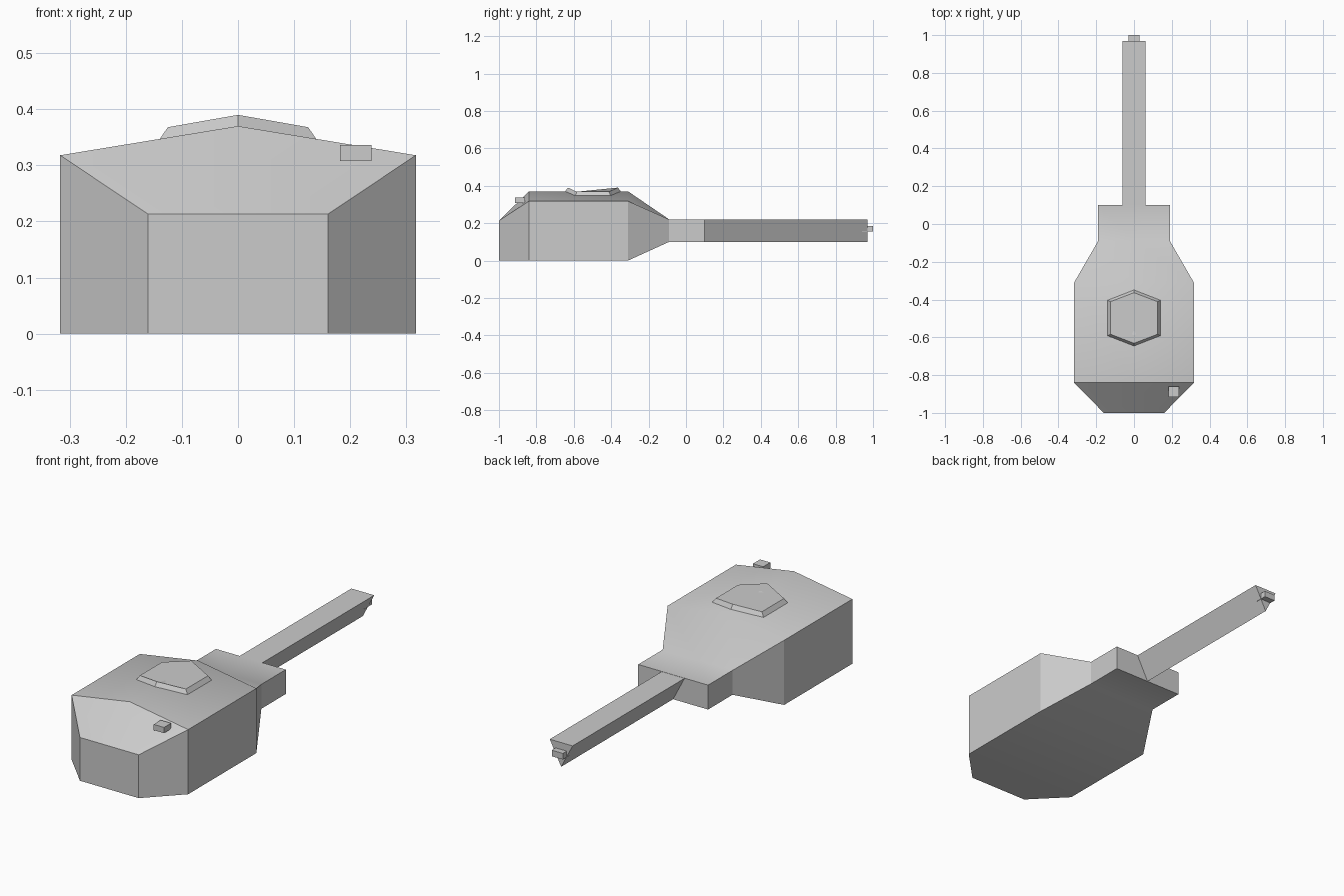
import bpy, bmesh
from mathutils import Matrix, Vector

cube = bpy.data.objects.get("Cube")
if cube:
    bpy.data.objects.remove(cube, do_unlink=True)

GREY = (0.6, 0.6, 0.6, 1)
grey = bpy.data.materials.new("plain grey")
grey.use_nodes = True
grey.diffuse_color = GREY
bsdf = grey.node_tree.nodes["Principled BSDF"]
bsdf.inputs["Base Color"].default_value = GREY
bsdf.inputs["Roughness"].default_value = 0.8


def finish(name, bm, soft=None):
    """Turn a bmesh into an object; soft(edge) picks the edges shaded smooth."""
    bmesh.ops.recalc_face_normals(bm, faces=bm.faces)
    if soft:
        for f in bm.faces:
            f.smooth = True
        for e in bm.edges:
            e.smooth = soft(e)
    mesh = bpy.data.meshes.new(name)
    bm.to_mesh(mesh)
    bm.free()
    mesh.materials.append(grey)
    obj = bpy.data.objects.new(name, mesh)
    bpy.context.collection.objects.link(obj)
    return obj


def loft(rings):
    """Skin equal-length rings of points and cap both ends."""
    bm = bmesh.new()
    loops = [[bm.verts.new(p) for p in ring] for ring in rings]
    n = len(loops[0])
    for a, b in zip(loops, loops[1:]):
        for i in range(n):
            j = (i + 1) % n
            bm.faces.new((a[i], a[j], b[j], b[i]))
    bm.faces.new(loops[0])
    bm.faces.new(loops[-1])
    return bm


def box(name, low, high):
    low, high = Vector(low), Vector(high)
    bm = bmesh.new()
    bmesh.ops.create_cube(bm, size=1, matrix=Matrix.Translation((low + high) / 2)
                          @ Matrix.Diagonal((*(high - low), 1)))
    return finish(name, bm)


# Turret shell with its gun mantlet: y, half width, floor, eave, ridge
REAR = -0.84
stations = [
    (-1.0, 0.16, 0, 0.213, 0.213),
    (REAR, 0.317, 0, 0.318, 0.37),
    (-0.31, 0.317, 0, 0.318, 0.37),
    (-0.09, 0.19, 0.1, 0.22, 0.22),
    (0.1, 0.19, 0.1, 0.22, 0.22),
]
rings = [[(w, y, lo), (w, y, eave), (0, y, ridge), (-w, y, eave), (-w, y, lo)]
         for y, w, lo, eave, ridge in stations]


def soft_shell(e):
    """Roof and floor blend, apart from the hard break above the sloped plate."""
    a, b = (f.normal.z for f in e.link_faces)
    at_break = all(abs(v.co.y - REAR) < 0.001 for v in e.verts)
    return a * b > 0.3 and not at_break


finish("turret_shell", loft(rings), soft_shell)

# Three-sided barrel, flat side up
finish("gun_barrel", loft([[(-0.062, y, 0.219), (0.062, y, 0.219), (0, y, 0.1)]
                           for y in (0.08, 0.97)]))
box("muzzle_block", (-0.03, 0.94, 0.155), (0.03, 1.0, 0.185))


# Six-sided hatch that follows the ridged roof
def hexagon(w, tip, side, ridge, eave):
    cy = -0.4975
    return [(0, cy - tip, ridge), (w, cy - side, eave), (w, cy + side, eave),
            (0, cy + tip, ridge), (-w, cy + side, eave), (-w, cy - side, eave)]


hatch = loft([hexagon(0.143, 0.152, 0.096, 0.365, 0.342),
              hexagon(0.125, 0.134, 0.086, 0.39, 0.368)])
finish("roof_hatch", hatch)

# Small sight block on the sloped plate
box("sight_block", (0.182, -0.915, 0.308), (0.238, -0.86, 0.336))
